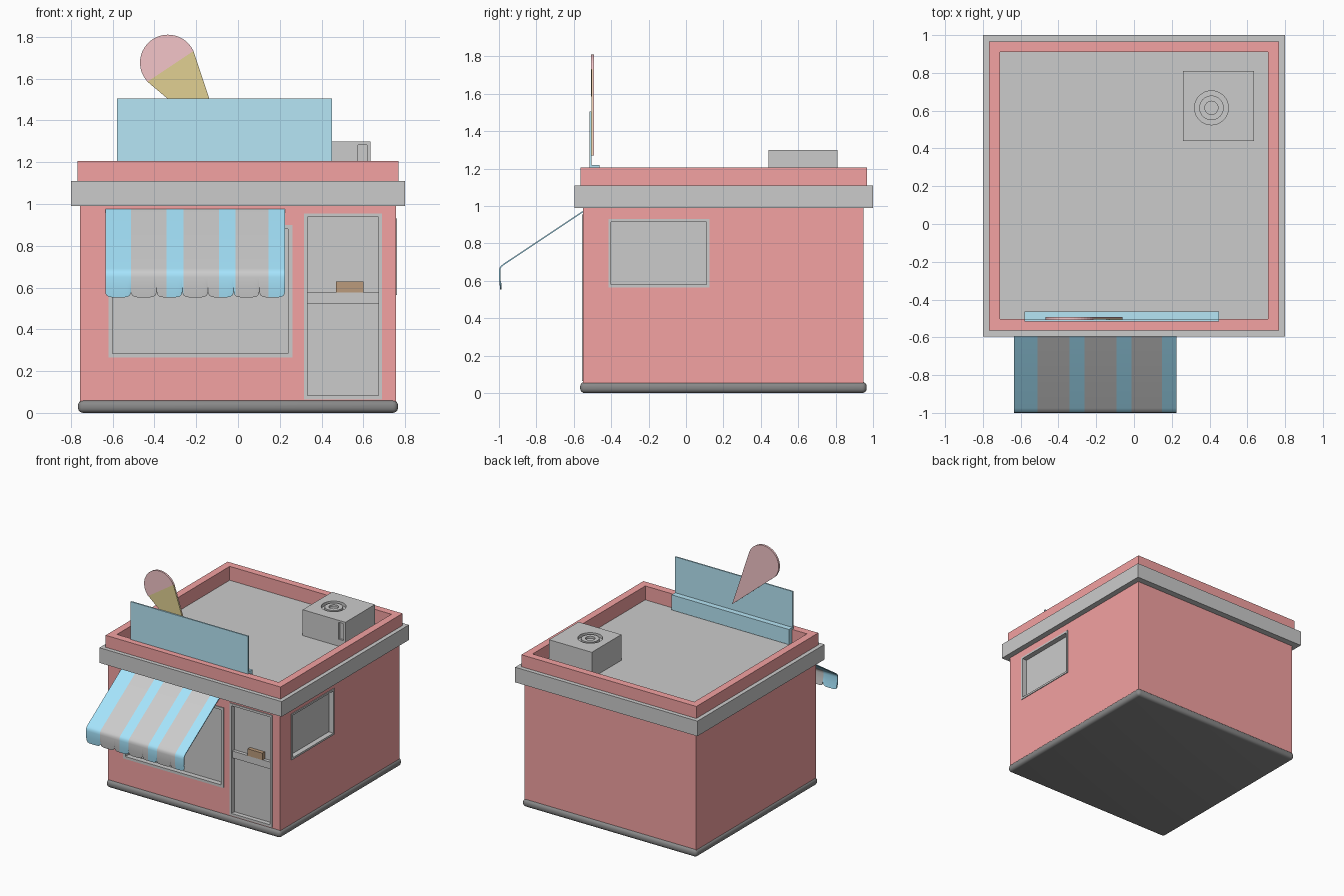
import bpy, bmesh
from math import pi, sin, cos, atan2
from mathutils import Matrix

if "Cube" in bpy.data.objects:
    bpy.data.objects.remove(bpy.data.objects["Cube"])


def mat(name, r, g, b):
    m = bpy.data.materials.new(name)
    m.diffuse_color = (r, g, b, 1)
    m.use_nodes = True
    m.node_tree.nodes["Principled BSDF"].inputs["Base Color"].default_value = m.diffuse_color
    return m


RED = mat("red_wall", .9, .36, .36)
DARK = mat("dark_base", .25, .25, .25)
SIGN = mat("sign_blue", .47, .79, .92)
BLUE = mat("awning_blue", .38, .78, .98)
WHITE = mat("awning_white", .85, .85, .85)
PINK = mat("scoop_pink", .9, .56, .58)
CONE = mat("cone_tan", .75, .63, .29)
BROWN = mat("sign_brown", .5, .33, .2)


def finish(name, bm, *mats):
    me = bpy.data.meshes.new(name)
    bm.to_mesh(me)
    bm.free()
    ob = bpy.data.objects.new(name, me)
    bpy.context.collection.objects.link(ob)
    for m in mats:
        if m:
            me.materials.append(m)
    return ob


def boxes(name, spans, m=None):
    """One object from (x0, x1, y0, y1, z0, z1) boxes."""
    bm = bmesh.new()
    for x0, x1, y0, y1, z0, z1 in spans:
        M = (Matrix.Translation(((x0 + x1) / 2, (y0 + y1) / 2, (z0 + z1) / 2))
             @ Matrix.Diagonal((x1 - x0, y1 - y0, z1 - z0, 1)))
        bmesh.ops.create_cube(bm, size=1, matrix=M)
    return finish(name, bm, m)


def cylinder(name, x, y, z0, z1, r):
    bm = bmesh.new()
    bmesh.ops.create_cone(bm, cap_ends=True, segments=32, radius1=r, radius2=r, depth=z1 - z0,
                          matrix=Matrix.Translation((x, y, (z0 + z1) / 2)))
    return finish(name, bm)


def activate(ob):
    bpy.ops.object.select_all(action='DESELECT')
    ob.select_set(True)
    bpy.context.view_layer.objects.active = ob


def cut(ob, cutter):
    md = ob.modifiers.new("cut", 'BOOLEAN')
    md.operation, md.solver, md.object = 'DIFFERENCE', 'EXACT', cutter
    activate(ob)
    bpy.ops.object.modifier_apply(modifier=md.name)
    bpy.data.objects.remove(cutter)


def ring(name, outer, inner, z0, z1, m=None):
    """Flat rectangular ring around the roof."""
    (a, b, c, d), (e, f, g, h) = outer, inner
    ob = boxes(name, [(a, b, c, d, z0, z1)], m)
    cut(ob, boxes("cutter", [(e, f, g, h, z0 - .1, z1 + .1)]))
    return ob


def prism(name, pts, y0, y1, m):
    """Extrude an xz outline along y."""
    bm = bmesh.new()
    f = bm.faces.new([bm.verts.new((x, y0, z)) for x, z in pts])
    ext = bmesh.ops.extrude_face_region(bm, geom=[f])["geom"]
    bmesh.ops.translate(bm, vec=(0, y1 - y0, 0),
                        verts=[v for v in ext if isinstance(v, bmesh.types.BMVert)])
    bmesh.ops.recalc_face_normals(bm, faces=bm.faces)
    return finish(name, bm, m)


# Base with rounded rim
base = boxes("base", [(-.766, .766, -.566, .966, 0, .06)], DARK)
bev = base.modifiers.new("round", 'BEVEL')
bev.width, bev.segments = .025, 4
activate(base)
bpy.ops.object.modifier_apply(modifier="round")
bpy.ops.object.shade_smooth_by_angle(angle=.6)

# Walls with openings for window, door and side window
walls = boxes("walls", [(-.755, .755, -.55, .95, .05, 1.02)], RED)
cut(walls, boxes("cutter", [(-.61, .25, -.6, -.505, .275, .89),
                            (.322, .682, -.6, -.505, .072, .947),
                            (.71, .8, -.407, .117, .573, .922)]))


def front_frame(x0, x1, z0, z1, w, bars=()):
    y0, y1 = -.556, -.506
    return [(x0, x0 + w, y0, y1, z0, z1), (x1 - w, x1, y0, y1, z0, z1),
            (x0 + w, x1 - w, y0, y1, z0, z0 + w), (x0 + w, x1 - w, y0, y1, z1 - w, z1)] + [
            (x0 + w, x1 - w, y0 + .01, y1, a, b) for a, b in bars]


# Front window and door
boxes("front_window_frame", front_frame(-.62, .26, .265, .9, .02))
boxes("front_window_glass", [(-.61, .25, -.515, -.5, .275, .89)])
boxes("door_frame", front_frame(.315, .69, .065, .955, .018, [(.52, .575)]))
boxes("door_panels", [(.32, .685, -.52, -.5, .07, .95)])
boxes("door_sign", [(.47, .6, -.55, -.515, .575, .63)], BROWN)

# Side window
X = (.712, .761)
boxes("side_window_frame", [(*X, -.415, -.4, .565, .93), (*X, .11, .125, .565, .93),
                            (*X, -.4, .11, .565, .58), (*X, -.4, .11, .915, .93)])
boxes("side_window_glass", [(.705, .72, -.41, .12, .57, .925)])

# Cornice, parapet and roof
hole = (-.71, .71, -.503, .91)
ring("cornice", (-.8, .8, -.595, 1), (-.74, .74, -.535, .94), .99, 1.11)
ring("parapet", (-.768, .768, -.563, .967), hole, 1.0, 1.205, RED)
boxes("roof", [(-.72, .72, -.515, .92, 1.0, 1.095)])

# Rooftop cooling unit with fan recess and front vent
unit = boxes("cooling_unit", [(.26, .635, .44, .81, 1.08, 1.3)])
cut(unit, cylinder("cutter", .41, .615, 1.275, 1.35, .09))
cut(unit, boxes("cutter", [(.575, .617, .4, .455, 1.15, 1.283)]))
fan = cylinder("fan_ring", .41, .615, 1.27, 1.297, .065)
cut(fan, cylinder("cutter", .41, .615, 1.28, 1.35, .035))

# Roof sign
boxes("sign_board", [(-.58, .45, -.517, -.506, 1.205, 1.505)], SIGN)
boxes("sign_foot", [(-.58, .45, -.51, -.462, 1.1, 1.22)], SIGN)

# Ice cream cutout: pink backing, tan cone in front
left, right, tip = (-.43, 1.588), (-.207, 1.735), (-.06, 1.27)
cx, cz, r = -.335, 1.676, .134
a0 = atan2(right[1] - cz, right[0] - cx)
a1 = atan2(left[1] - cz, left[0] - cx) + 2 * pi
arc = [(cx + r * cos(a0 + (a1 - a0) * i / 24), cz + r * sin(a0 + (a1 - a0) * i / 24))
       for i in range(25)]
prism("ice_cream_scoop", arc, -.508, -.492, PINK)
prism("ice_cream_cone", [arc[0], arc[-1], tip], -.506, -.499, CONE)
prism("ice_cream_cone_back", [arc[0], arc[-1], tip], -.499, -.492, PINK)

# Striped awning with scalloped hem
x0, x1, n = -.635, .225, 7
w = (x1 - x0) / n
stripes = [(-.635, -.512), (-.342, -.262), (-.092, -.012), (.147, .225)]
xs = {round(x0 + w * (i + (1 - cos(pi * j / 12)) / 2), 4) for i in range(n) for j in range(13)}
xs = sorted(xs | {v for s in stripes for v in s})
profile = [(-.55, .975), (-.975, .692), (-.99, .68), (-.998, .667), (-1, .65), (-.999, .6)]
bm = bmesh.new()
cols = []
for x in xs:
    u = abs(2 * (((x - x0) / w + 1e-6) % 1) - 1)
    hem = .553 + .03 * (1 - max(0, 1 - u ** 6) ** .5)
    cols.append([bm.verts.new((x, y, z)) for y, z in profile + [(-.993, hem)]])
for i, (c, d) in enumerate(zip(cols, cols[1:])):
    mid = (xs[i] + xs[i + 1]) / 2
    blue = any(a < mid < b for a, b in stripes)
    for k in range(len(c) - 1):
        f = bm.faces.new((c[k], c[k + 1], d[k + 1], d[k]))
        f.material_index = 0 if blue else 1
bmesh.ops.recalc_face_normals(bm, faces=bm.faces)
if sum(f.normal.y for f in bm.faces) > 0:
    bmesh.ops.reverse_faces(bm, faces=bm.faces)
awning = finish("awning", bm, BLUE, WHITE)
sol = awning.modifiers.new("thickness", 'SOLIDIFY')
sol.thickness, sol.offset = .007, -1
activate(awning)
bpy.ops.object.modifier_apply(modifier="thickness")
bpy.ops.object.shade_smooth_by_angle(angle=.6)
